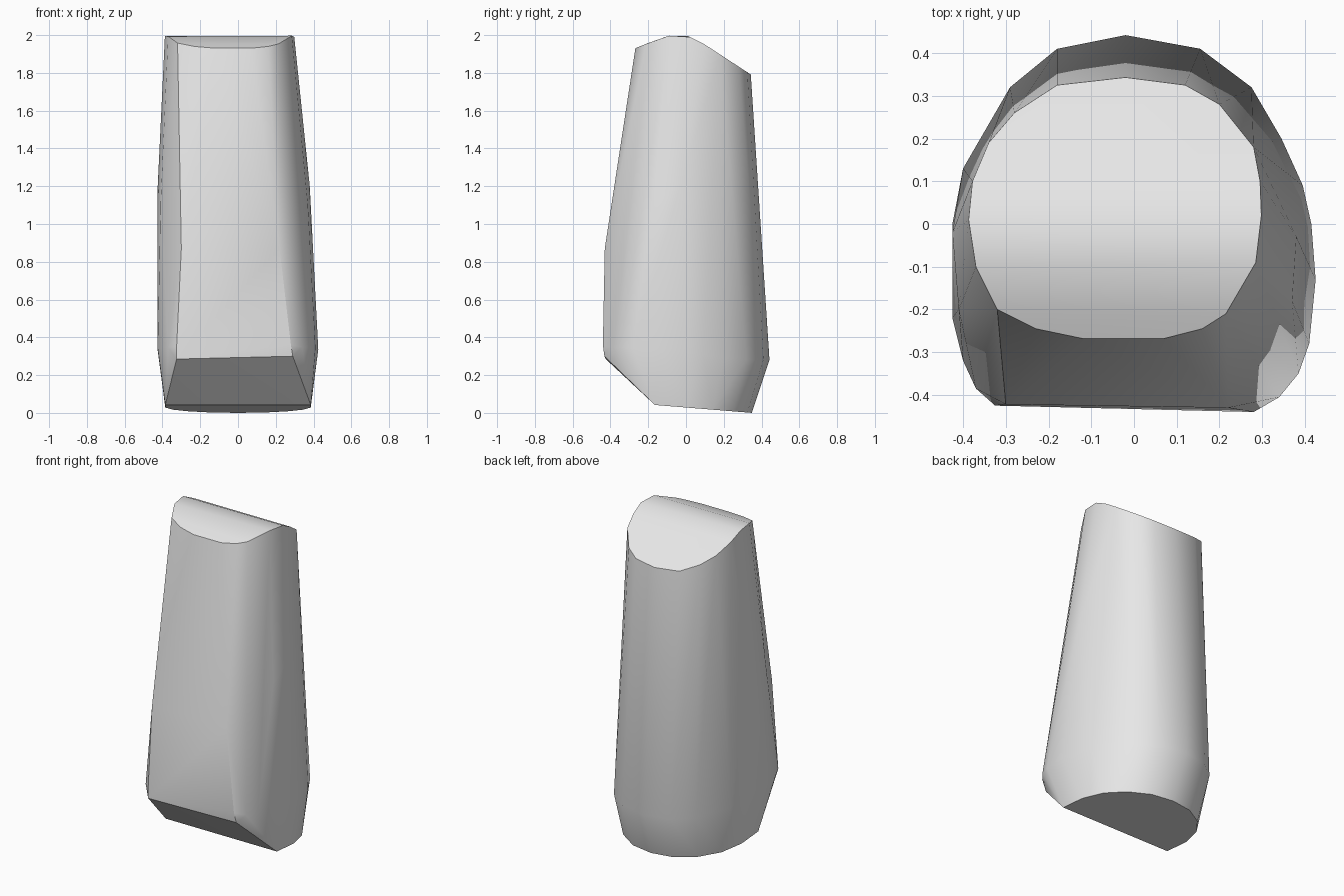
import bpy, bmesh, math

cube = bpy.data.objects.get("Cube")
if cube:
    bpy.data.objects.remove(cube, do_unlink=True)


def height(y, profile):
    """Piecewise linear height along the depth axis."""
    for (y0, z0), (y1, z1) in zip(profile, profile[1:]):
        if y <= y1:
            return z0 + (z1 - z0) * (y - y0) / (y1 - y0)
    return profile[-1][1]


# Rim of the sloping top
top_rim = [(-0.12, -0.268), (0.07, -0.268), (0.16, -0.245), (0.215, -0.21),
           (0.285, -0.09), (0.298, 0.02), (0.295, 0.10), (0.28, 0.18),
           (0.20, 0.28), (0.12, 0.325), (-0.02, 0.343), (-0.18, 0.325),
           (-0.28, 0.26), (-0.34, 0.19), (-0.378, 0.10), (-0.387, 0.01),
           (-0.37, -0.10), (-0.32, -0.20), (-0.23, -0.245)]
top_profile = [(-0.27, 1.93), (-0.17, 1.97), (-0.08, 2.0), (0.0, 2.0),
               (0.10, 1.95), (0.345, 1.79)]

# Widest outline, low on the body
wide_rim = [(0.34, -0.405), (0.385, -0.35), (0.41, -0.28), (0.425, -0.13),
            (0.415, 0.0), (0.395, 0.09), (0.345, 0.20), (0.275, 0.32),
            (0.155, 0.41), (-0.02, 0.442), (-0.18, 0.41), (-0.29, 0.32),
            (-0.40, 0.13), (-0.425, 0.0), (-0.425, -0.22), (-0.40, -0.32),
            (-0.37, -0.385)]
wide_profile = [(-0.44, 0.35), (0.0, 0.33), (0.2, 0.29), (0.45, 0.28)]

# Right half of the base, straight at the front and round at the back
base_half = [(0.385, -0.165), (0.385, 0.0), (0.345, 0.14), (0.26, 0.25),
             (0.14, 0.325)]
base_rim = [(s * x, y) for s in (1, -1) for x, y in base_half] + [(0.0, 0.348)]
base_profile = [(-0.165, 0.042), (0.35, 0.0)]

points = [(x, y, height(y, prof))
          for rim, prof in ((top_rim, top_profile), (wide_rim, wide_profile),
                            (base_rim, base_profile))
          for x, y in rim]

# Front panel corners, front lower lip and the swell of the sides
points += [(-0.30, -0.422, 0.87), (0.22, -0.43, 0.87),
           (-0.325, -0.425, 0.285), (0.29, -0.432, 0.30),
           (-0.325, -0.425, 0.35), (0.28, -0.44, 0.36),
           (-0.425, -0.02, 1.20), (-0.41, -0.20, 1.10),
           (0.38, -0.03, 1.20), (0.37, -0.18, 1.10)]

# Wrap all outlines into one closed tapered block
bm = bmesh.new()
for p in points:
    bm.verts.new(p)
hull = bmesh.ops.convex_hull(bm, input=bm.verts[:])
loose = [v for v in bm.verts if not v.link_faces]
bmesh.ops.delete(bm, geom=loose, context='VERTS')
bmesh.ops.dissolve_limit(bm, angle_limit=math.radians(1.0),
                         verts=bm.verts[:], edges=bm.edges[:])
bmesh.ops.recalc_face_normals(bm, faces=bm.faces[:])
mesh = bpy.data.meshes.new("tapered_block")
bm.to_mesh(mesh)
bm.free()

block = bpy.data.objects.new("tapered_block", mesh)
bpy.context.collection.objects.link(block)

# Plain light grey
grey = bpy.data.materials.new("light_grey")
grey.use_nodes = True
colour = (0.8, 0.8, 0.8, 1.0)
grey.diffuse_color = colour
grey.node_tree.nodes["Principled BSDF"].inputs["Base Color"].default_value = colour
mesh.materials.append(grey)

# Soft sides with crisp rims
bpy.ops.object.select_all(action='DESELECT')
block.select_set(True)
bpy.context.view_layer.objects.active = block
bpy.ops.object.shade_smooth_by_angle(angle=math.radians(30))
